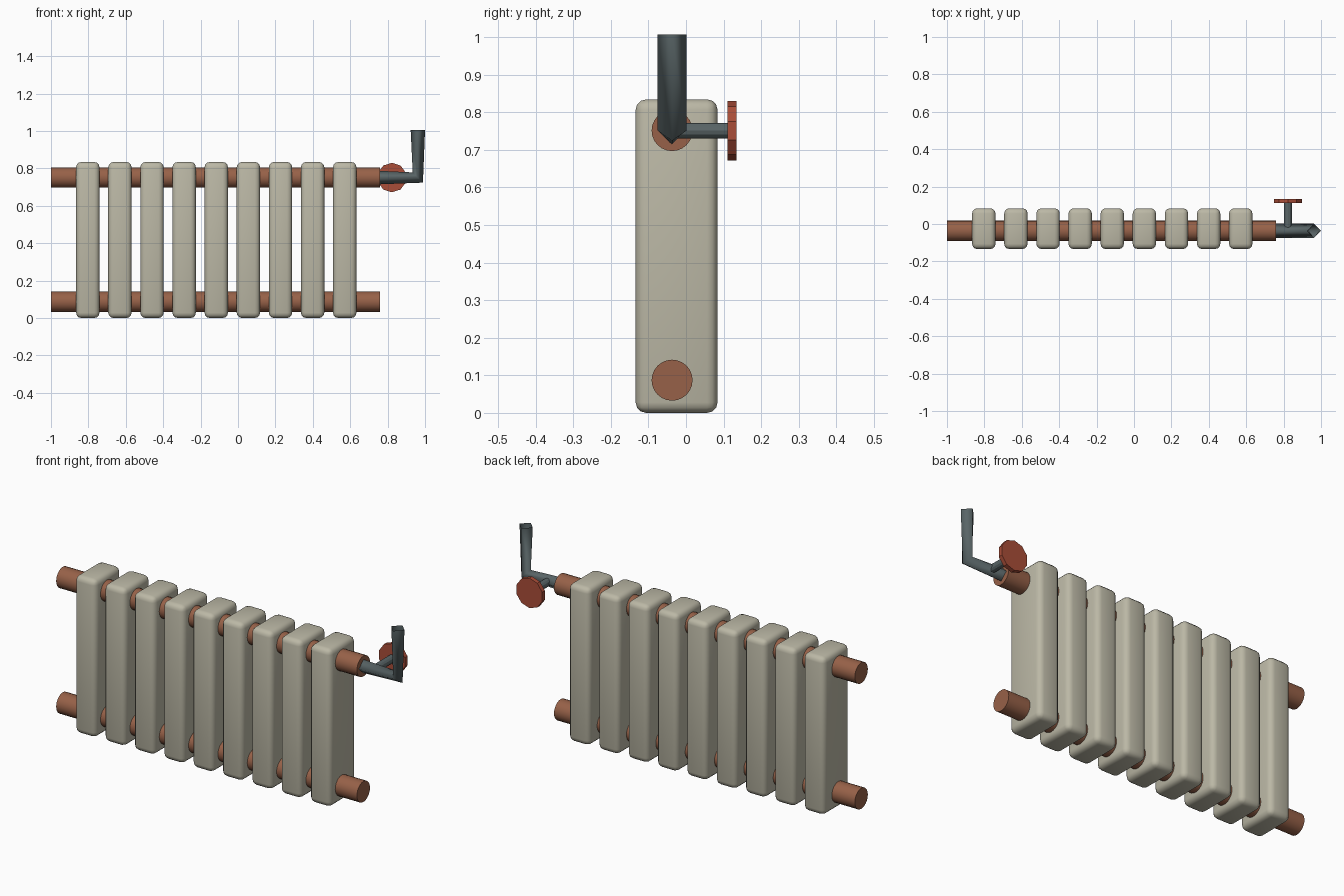
import bpy
from math import pi

if "Cube" in bpy.data.objects:
    bpy.data.objects.remove(bpy.data.objects["Cube"])

PIPE_Y = -0.037
TOP_Z, LOW_Z = 0.751, 0.087


def material(name, rgb):
    m = bpy.data.materials.new(name)
    m.diffuse_color = (*rgb, 1)
    m.use_nodes = True
    m.node_tree.nodes["Principled BSDF"].inputs["Base Color"].default_value = m.diffuse_color
    return m


enamel = material("enamel", (0.50, 0.48, 0.38))
copper = material("copper", (0.31, 0.12, 0.065))
steel = material("steel", (0.10, 0.13, 0.135))
red = material("red_paint", (0.40, 0.075, 0.04))


def cylinder(name, start, end, radius, sides, mat, axis, smooth=True):
    """Capped cylinder between two points along the x or y axis."""
    mid = [(a + b) / 2 for a, b in zip(start, end)]
    length = sum(abs(a - b) for a, b in zip(start, end))
    rot = (0, pi / 2, 0) if axis == "x" else (pi / 2, 0, 0)
    bpy.ops.mesh.primitive_cylinder_add(vertices=sides, radius=radius, depth=length,
                                        location=mid, rotation=rot)
    ob = bpy.context.object
    ob.name = name
    ob.data.materials.append(mat)
    if smooth:
        bpy.ops.object.shade_smooth_by_angle()
    return ob


# Row of nine rounded column sections
for i in range(9):
    bpy.ops.mesh.primitive_cube_add(size=1, location=(-0.803 + i * 0.1717, -0.025, 0.417))
    fin = bpy.context.object
    fin.name = f"radiator_section_{i + 1}"
    fin.scale = (0.125, 0.218, 0.834)
    bpy.ops.object.transform_apply(location=False, rotation=False, scale=True)
    fin.data.materials.append(enamel)
    bevel = fin.modifiers.new("rounded_edges", "BEVEL")
    bevel.width = 0.028
    bevel.segments = 3
    bpy.ops.object.modifier_apply(modifier=bevel.name)
    bpy.ops.object.shade_smooth_by_angle()

# Upper and lower header pipes
for name, z in (("upper_pipe", TOP_Z), ("lower_pipe", LOW_Z)):
    cylinder(name, (-1, PIPE_Y, z), (0.76, PIPE_Y, z), 0.0545, 24, copper, "x")

# Bent four-sided supply pipe
curve = bpy.data.curves.new("supply_pipe", "CURVE")
curve.dimensions = "3D"
curve.bevel_depth = 0.0385
curve.bevel_resolution = 0
spline = curve.splines.new("POLY")
path = [(0.70, TOP_Z), (0.9615, TOP_Z), (0.9615, 1.006)]
spline.points.add(len(path) - 1)
for point, (x, z) in zip(spline.points, path):
    point.co = (x, PIPE_Y, z, 1)
spline.use_smooth = True
curve.materials.append(steel)
supply = bpy.data.objects.new("supply_pipe", curve)
bpy.context.collection.objects.link(supply)

# Valve stem and ten-sided hand wheel
cylinder("valve_stem", (0.823, PIPE_Y, TOP_Z), (0.823, 0.115, TOP_Z), 0.0205, 12, steel, "y")
cylinder("valve_wheel", (0.823, 0.111, TOP_Z), (0.823, 0.134, TOP_Z), 0.079, 10, red, "y",
         smooth=False)
